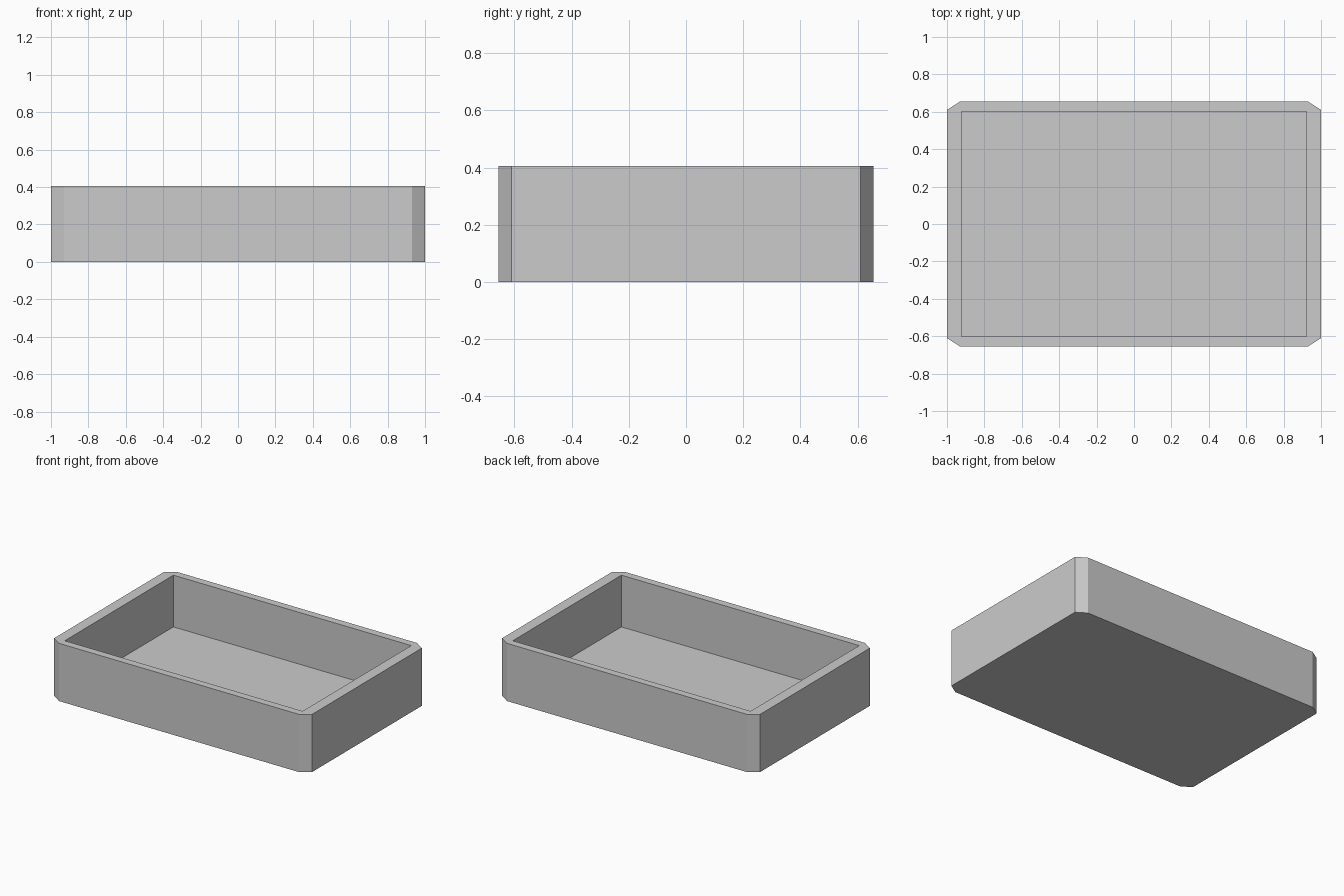
import bpy
import bmesh

if "Cube" in bpy.data.objects:
    bpy.data.objects.remove(bpy.data.objects["Cube"])

HX, HY, H = 1.0, 0.655, 0.405      # outer half sizes and height
CX, CY = 0.07, 0.045               # corner cut along x and y
IX, IY, FLOOR = 0.923, 0.602, 0.042  # cavity half sizes and floor height

grey = bpy.data.materials.new("plain grey")
grey.diffuse_color = (0.6, 0.6, 0.6, 1)
grey.use_nodes = True
grey.node_tree.nodes["Principled BSDF"].inputs["Base Color"].default_value = grey.diffuse_color


def corner_pairs(ax, ay, bx, by):
    """Two points per corner, counter-clockwise from the front right."""
    return [(ax, -ay), (bx, -by), (bx, by), (ax, ay),
            (-ax, ay), (-bx, by), (-bx, -by), (-ax, -ay)]


# Tray: chamfered outer shell, flat rim, square-cornered cavity
bm = bmesh.new()
outer = corner_pairs(HX - CX, HY, HX, HY - CY)
inner = [(IX, -IY), (IX, IY), (-IX, IY), (-IX, -IY)]


def ring(points, z):
    return [bm.verts.new((x, y, z)) for x, y in points]


base, top = ring(outer, 0), ring(outer, H)
lip, floor = ring(inner, H), ring(inner, FLOOR)
bm.faces.new(base[::-1])
bm.faces.new(floor)
for i in range(8):                 # outer walls
    j = (i + 1) % 8
    bm.faces.new((base[i], base[j], top[j], top[i]))
for i in range(4):                 # cavity walls and rim
    j = (i + 1) % 4
    bm.faces.new((floor[j], floor[i], lip[i], lip[j]))
    a, b, c = top[2 * i], top[2 * i + 1], top[(2 * i + 2) % 8]
    bm.faces.new((a, b, lip[i]))
    bm.faces.new((b, c, lip[j], lip[i]))
bmesh.ops.recalc_face_normals(bm, faces=bm.faces)

mesh = bpy.data.meshes.new("tray")
bm.to_mesh(mesh)
bm.free()
mesh.materials.append(grey)
tray = bpy.data.objects.new("tray", mesh)
bpy.context.collection.objects.link(tray)
